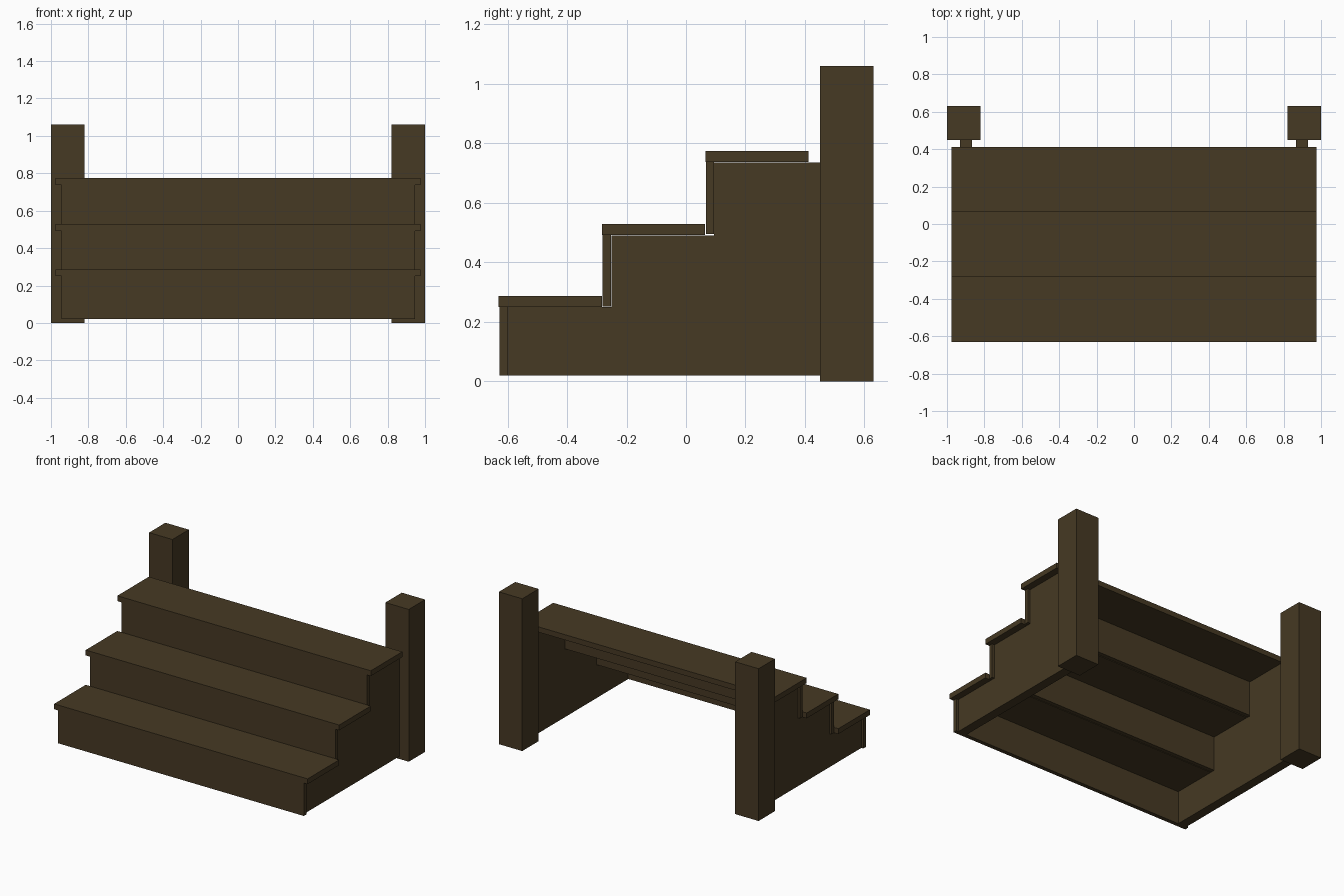
import bpy, bmesh

if "Cube" in bpy.data.objects:
    bpy.data.objects.remove(bpy.data.objects["Cube"])

wood = bpy.data.materials.new("dark brown wood")
wood.diffuse_color = (0.061, 0.041, 0.017, 1)
wood.use_nodes = True
wood.node_tree.nodes["Principled BSDF"].inputs["Base Color"].default_value = wood.diffuse_color


def finish(name, bm):
    bmesh.ops.recalc_face_normals(bm, faces=bm.faces)
    mesh = bpy.data.meshes.new(name)
    bm.to_mesh(mesh)
    bm.free()
    mesh.materials.append(wood)
    ob = bpy.data.objects.new(name, mesh)
    bpy.context.collection.objects.link(ob)
    return ob


def box(name, x, y, z):
    bm = bmesh.new()
    bmesh.ops.create_cube(bm, size=1)
    for v in bm.verts:
        v.co = [lo + (c + 0.5) * (hi - lo) for c, (lo, hi) in zip(v.co, (x, y, z))]
    return finish(name, bm)


def plate(name, profile, x0, x1):
    # side profile (y, z) extruded along x
    bm = bmesh.new()
    face = bm.faces.new([bm.verts.new((x0, y, z)) for y, z in profile])
    ext = bmesh.ops.extrude_face_region(bm, geom=[face])
    for v in ext["geom"]:
        if isinstance(v, bmesh.types.BMVert):
            v.co.x = x1
    return finish(name, bm)


# stepped side boards and tall posts
stringer = [(-0.60, 0.02), (0.45, 0.02), (0.45, 0.735), (0.095, 0.735),
            (0.095, 0.49), (-0.25, 0.49), (-0.25, 0.25), (-0.60, 0.25)]
for side, s in (("left", -1), ("right", 1)):
    plate(side + "_stringer", stringer, s * 0.865, s * 0.93)
    box(side + "_post", sorted((s * 0.82, s * 1.0)), (0.45, 0.63), (0, 1.06))

# risers and treads, one pair per step
riser_bottoms = (0.02, 0.252, 0.495)
tread_bottoms = (0.25, 0.492, 0.737)
for i in range(3):
    y = -0.63 + 0.3475 * i
    box(f"riser_{i + 1}", (-0.945, 0.947), (y + 0.002, y + 0.03),
        (riser_bottoms[i], tread_bottoms[i]))
    box(f"tread_{i + 1}", (-0.975, 0.977), (y, y + 0.347),
        (tread_bottoms[i], tread_bottoms[i] + 0.037))
